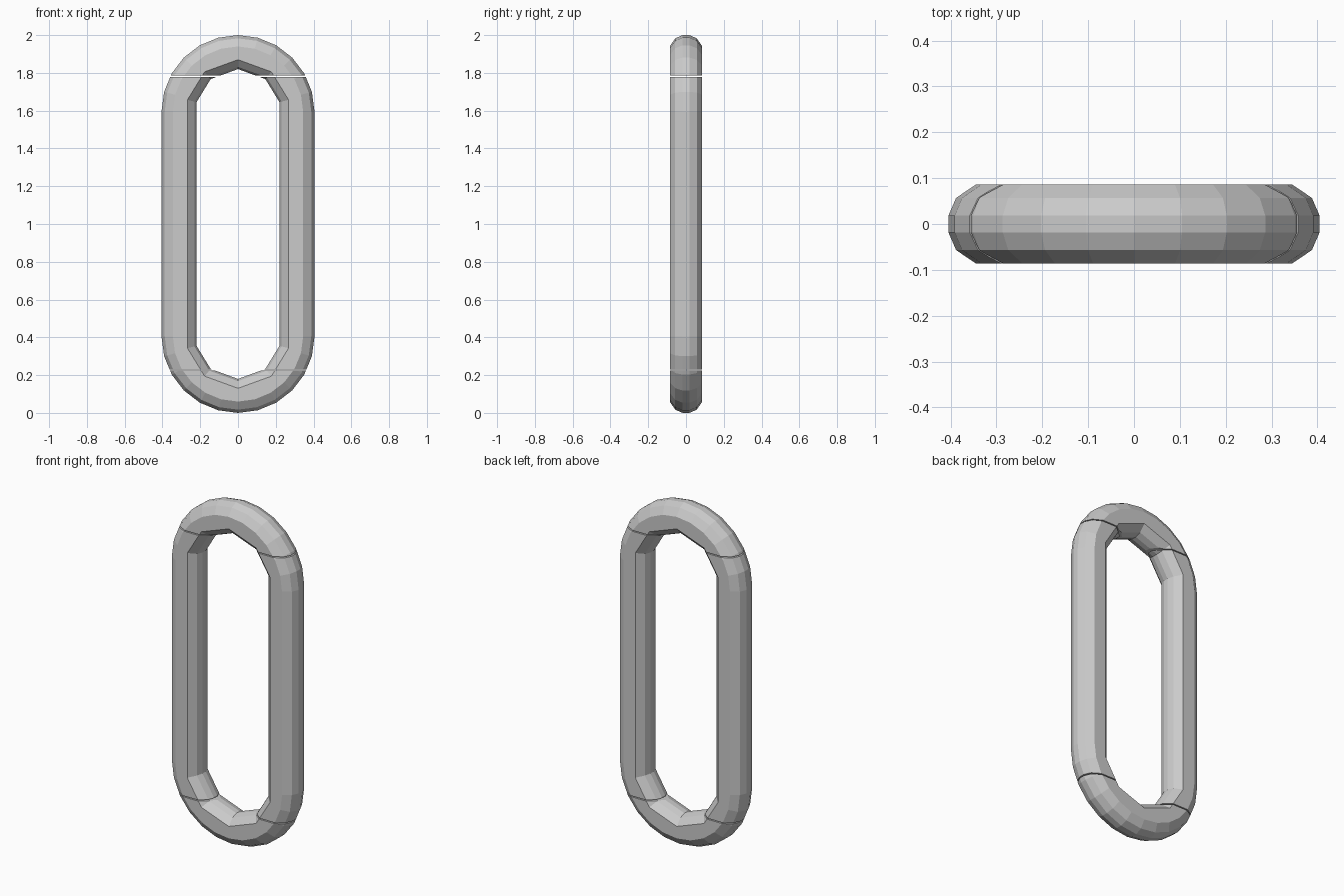
import bpy, bmesh
from math import cos, sin, radians

if "Cube" in bpy.data.objects:
    bpy.data.objects.remove(bpy.data.objects["Cube"])

# Half cross-section: (distance from the link's centre line, y)
HALF = [(0.405, 0.018), (0.388, 0.057), (0.345, 0.086),
        (0.275, 0.086), (0.237, 0.05), (0.225, 0.015)]
SECTION = HALF + [(r, -y) for r, y in reversed(HALF)]
INNER_ANGLES = (13, 50, 90, 130, 167)    # the inner side of each bend is coarse
TOP_Z, BOTTOM_Z = 1.595, 0.405


def ring_points(angle, zc, sign):
    pts = []
    for r, y in SECTION:
        a = angle
        if r < 0.3:
            a = min(INNER_ANGLES, key=lambda k: abs(k - angle))
        a = radians(a)
        pts.append((sign * r * cos(a), y, zc + sign * r * sin(a)))
    return pts


def build_link():
    bm = bmesh.new()
    rings = []
    for zc, sign in ((TOP_Z, 1), (BOTTOM_Z, -1)):
        for angle in range(0, 181, 15):
            rings.append([bm.verts.new(p) for p in ring_points(angle, zc, sign)])
    n = len(SECTION)
    for i, a in enumerate(rings):
        b = rings[(i + 1) % len(rings)]
        for j in range(n):
            k = (j + 1) % n
            bm.faces.new((a[j], a[k], b[k], b[j]))
    bmesh.ops.remove_doubles(bm, verts=bm.verts, dist=0.0005)
    bmesh.ops.recalc_face_normals(bm, faces=bm.faces)
    return bm


def cut(bm, axis, pos, keep_above):
    # trim the link at a plane and cap the open ends
    co, no = [0, 0, 0], [0, 0, 0]
    co[axis], no[axis] = pos, 1
    bmesh.ops.bisect_plane(bm, geom=bm.verts[:] + bm.edges[:] + bm.faces[:],
                           plane_co=co, plane_no=no,
                           clear_inner=keep_above, clear_outer=not keep_above)
    bmesh.ops.holes_fill(bm, edges=[e for e in bm.edges if e.is_boundary], sides=0)


def part(name, cuts):
    bm = build_link()
    for c in cuts:
        cut(bm, *c)
    bmesh.ops.recalc_face_normals(bm, faces=bm.faces)
    mesh = bpy.data.meshes.new(name)
    bm.to_mesh(mesh)
    bm.free()
    ob = bpy.data.objects.new(name, mesh)
    bpy.context.collection.objects.link(ob)


# Two bends and two straight bars, separated by hairline seams
LOW, HIGH, GAP = 0.228, 1.782, 0.003
part("top_bend", [(2, HIGH + GAP, True)])
part("bottom_bend", [(2, LOW - GAP, False)])
for side, right in (("left_bar", False), ("right_bar", True)):
    part(side, [(2, HIGH - GAP, False), (2, LOW + GAP, True), (0, 0, right)])
